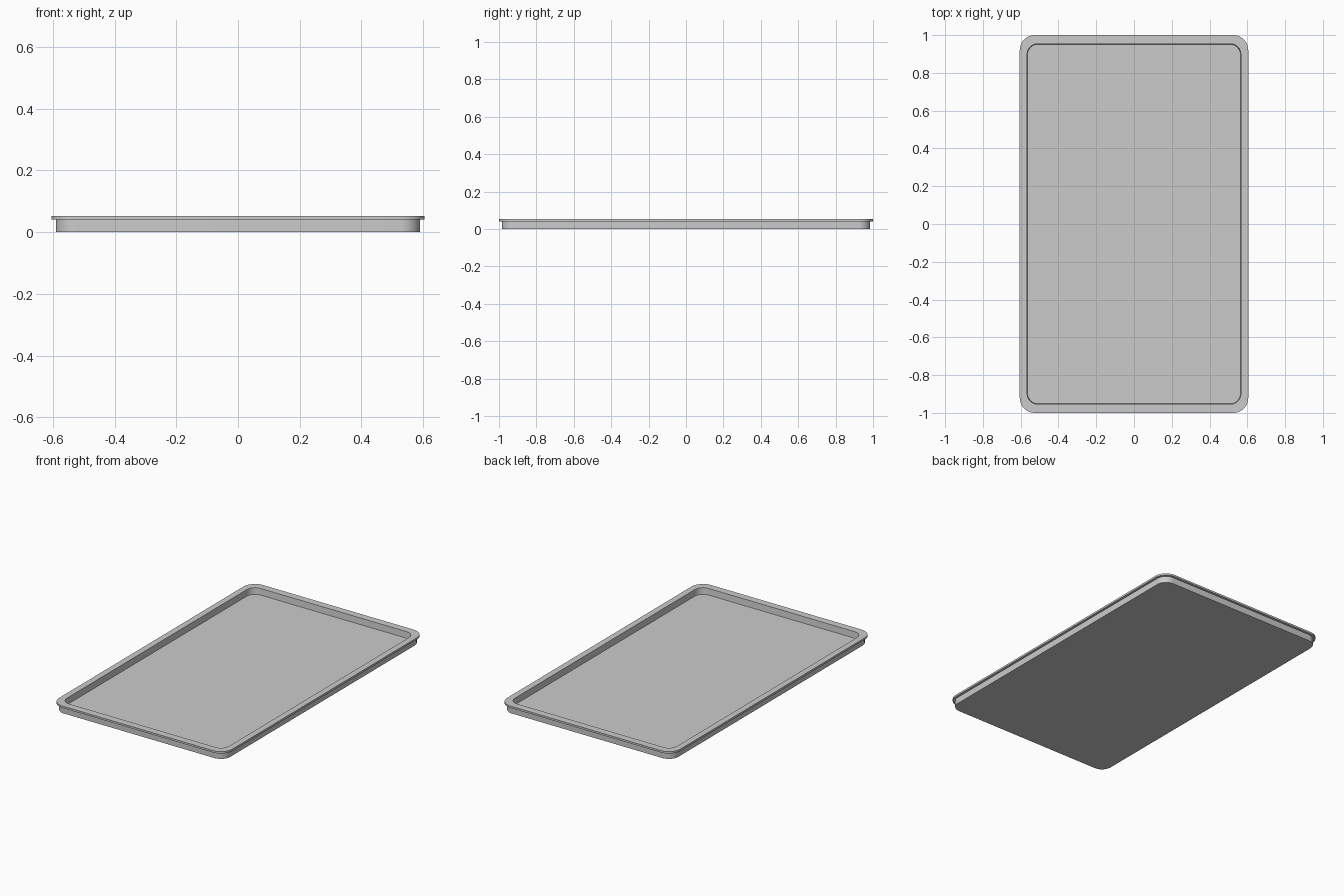
import bpy, bmesh, math

if "Cube" in bpy.data.objects:
    bpy.data.objects.remove(bpy.data.objects["Cube"])

SEG = 10  # segments per rounded corner


def rounded_ring(bm, hx, hy, r, z):
    """Vertices of a rounded rectangle at height z."""
    ring = []
    for k, (sx, sy) in enumerate([(1, 1), (-1, 1), (-1, -1), (1, -1)]):
        for i in range(SEG + 1):
            a = math.pi / 2 * (k + i / SEG)
            ring.append(bm.verts.new((sx * (hx - r) + r * math.cos(a),
                                      sy * (hy - r) + r * math.sin(a), z)))
    return ring


# Tray section from underside, up the outer wall, around the lip, down to the floor
profile = [  # half x, half y, corner radius, z
    (0.590, 0.985, 0.065, 0.000),
    (0.590, 0.985, 0.065, 0.041),
    (0.605, 1.000, 0.080, 0.041),
    (0.605, 1.000, 0.080, 0.053),
    (0.566, 0.954, 0.056, 0.053),
    (0.564, 0.951, 0.055, 0.013),
]

bm = bmesh.new()
rings = [rounded_ring(bm, *p) for p in profile]
for a, b in zip(rings, rings[1:]):
    n = len(a)
    for i in range(n):
        j = (i + 1) % n
        bm.faces.new((a[i], a[j], b[j], b[i]))
bm.faces.new(rings[0][::-1])  # underside
bm.faces.new(rings[-1])       # inner floor
bmesh.ops.recalc_face_normals(bm, faces=bm.faces)

mesh = bpy.data.meshes.new("serving_tray")
bm.to_mesh(mesh)
bm.free()
tray = bpy.data.objects.new("serving_tray", mesh)
bpy.context.collection.objects.link(tray)
bpy.context.view_layer.objects.active = tray
tray.select_set(True)
bpy.ops.object.shade_smooth_by_angle(angle=math.radians(30))
